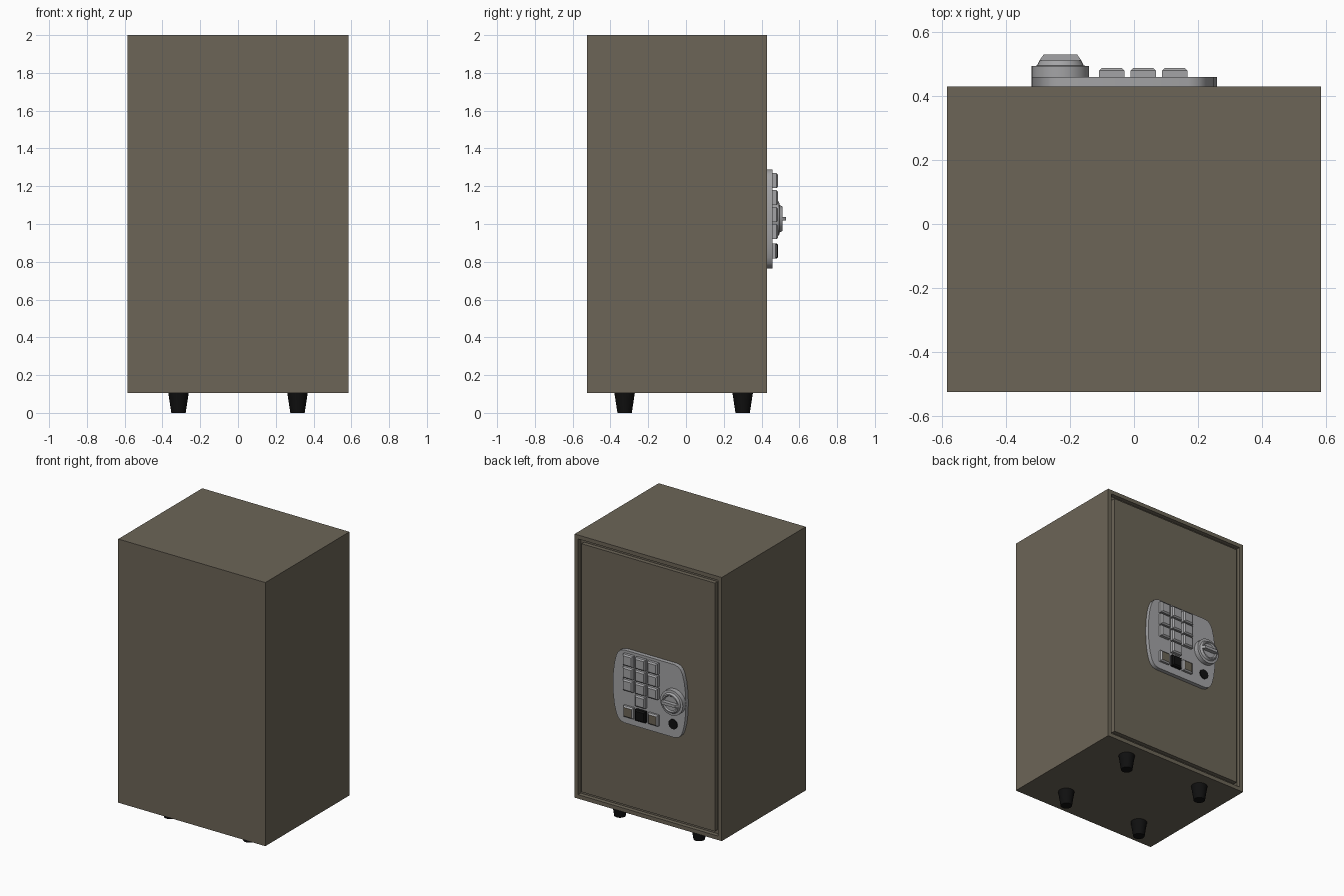
import bpy, bmesh, math
from mathutils import Matrix

if "Cube" in bpy.data.objects:
    bpy.data.objects.remove(bpy.data.objects["Cube"])


def material(name, rgb):
    m = bpy.data.materials.new(name)
    m.diffuse_color = (*rgb, 1)
    m.use_nodes = True
    m.node_tree.nodes["Principled BSDF"].inputs["Base Color"].default_value = m.diffuse_color
    return m


BROWN = material("olive_brown_paint", (0.15, 0.13, 0.095))
GREY = material("light_grey_metal", (0.37, 0.37, 0.38))
BLACK = material("black_rubber", (0.005, 0.005, 0.005))


def finish(name, bm, *mats, smooth=False):
    bmesh.ops.recalc_face_normals(bm, faces=bm.faces)
    me = bpy.data.meshes.new(name)
    bm.to_mesh(me)
    bm.free()
    for m in mats:
        me.materials.append(m)
    ob = bpy.data.objects.new(name, me)
    bpy.context.collection.objects.link(ob)
    if smooth:
        bpy.ops.object.select_all(action='DESELECT')
        ob.select_set(True)
        bpy.context.view_layer.objects.active = ob
        bpy.ops.object.shade_smooth_by_angle(angle=math.radians(30))
    return ob


def box(bm, x0, x1, y0, y1, z0, z1):
    mat = Matrix.Translation(((x0 + x1) / 2, (y0 + y1) / 2, (z0 + z1) / 2))
    mat = mat @ Matrix.Diagonal((x1 - x0, y1 - y0, z1 - z0, 1))
    bmesh.ops.create_cube(bm, size=1, matrix=mat)


def loft(bm, loops):
    """Skin a stack of equal-length point loops and cap both ends."""
    rings = [[bm.verts.new(p) for p in loop] for loop in loops]
    n = len(rings[0])
    for a, b in zip(rings, rings[1:]):
        for i in range(n):
            bm.faces.new((a[i], a[(i + 1) % n], b[(i + 1) % n], b[i]))
    bm.faces.new(rings[0])
    return bm.faces.new(rings[-1])


def circle(r, n):
    return [(r * math.cos(2 * math.pi * i / n), r * math.sin(2 * math.pi * i / n))
            for i in range(n)]


def turned_y(bm, cx, cz, profile, n=32):
    """Round part whose axis points out of the door."""
    loft(bm, [[(cx + u, y, cz + v) for u, v in circle(r, n)] for r, y in profile])


# cabinet with a shallow door recess on the +y side
bm = bmesh.new()
box(bm, -0.585, 0.585, -0.525, 0.43, 0.105, 2.0)
face = max(bm.faces, key=lambda f: f.calc_center_median().y)
bmesh.ops.inset_region(bm, faces=[face], thickness=0.04)
bmesh.ops.inset_region(bm, faces=[face], thickness=0.0001, depth=-0.03)
finish("cabinet", bm, BROWN)

# door, leaving a narrow gap all round
bm = bmesh.new()
box(bm, -0.53, 0.53, 0.395, 0.43, 0.16, 1.945)
finish("door", bm, BROWN)

# tapered feet
for x in (-0.315, 0.315):
    for y in (-0.325, 0.3):
        bm = bmesh.new()
        loft(bm, [[(x + u, y + v, z) for u, v in circle(r, 24)]
                  for r, z in ((0.038, 0), (0.054, 0.105))])
        finish("foot", bm, BLACK, smooth=True)

# control plate with bowed sides and rounded corners
quarter = [(0.29, 0), (0.287, 0.08), (0.278, 0.15), (0.264, 0.205),
           (0.25, 0.235), (0.23, 0.254), (0.20, 0.262)]
right = [(x, -z) for x, z in quarter[:0:-1]] + quarter
outline = right + [(-x, -z) for x, z in right]
bm = bmesh.new()
loft(bm, [[(-0.03 + x, y, 1.027 + z) for x, z in outline] for y in (0.43, 0.459)])
finish("control_plate", bm, GREY, smooth=True)


# push buttons with chamfered tops
def button(name, cx, cz, top, *mats):
    def sq(h, y):
        return [(cx + sx * h, y, cz + sz * h)
                for sx, sz in ((-1, -1), (1, -1), (1, 1), (-1, 1))]
    bm = bmesh.new()
    cap = loft(bm, [sq(0.04, 0.458), sq(0.04, top - 0.009), sq(0.031, top)])
    cap.material_index = len(mats) - 1
    finish(name, bm, *mats)


columns = (0.127, 0.029, -0.069)
for z in (1.23, 1.14, 1.05):
    for x in columns:
        button("number_button", x, z, 0.488, GREY)
button("number_button", columns[1], 0.96, 0.488, GREY)
button("function_button", columns[0], 0.857, 0.482, GREY, BROWN)
button("function_button", columns[1], 0.857, 0.488, BLACK)
button("function_button", columns[2], 0.857, 0.482, GREY, BROWN)

# turning knob with a raised grip bar
KX, KZ = -0.23, 1.028
bm = bmesh.new()
turned_y(bm, KX, KZ, [(0.09, 0.458), (0.09, 0.493), (0.073, 0.495), (0.065, 0.511),
                      (0.057, 0.511), (0.05, 0.502)])
finish("knob", bm, GREY, smooth=True)
bm = bmesh.new()
loft(bm, [[(KX + sx * w, y, KZ + sz * 0.01)
           for sx, sz in ((-1, -1), (1, -1), (1, 1), (-1, 1))]
          for w, y in ((0.065, 0.50), (0.065, 0.512), (0.052, 0.53))])
finish("knob_grip", bm, GREY)

# key lock cover
bm = bmesh.new()
turned_y(bm, -0.22, 0.86, [(0.035, 0.458), (0.035, 0.465)], 24)
finish("lock_cover", bm, BLACK, smooth=True)
